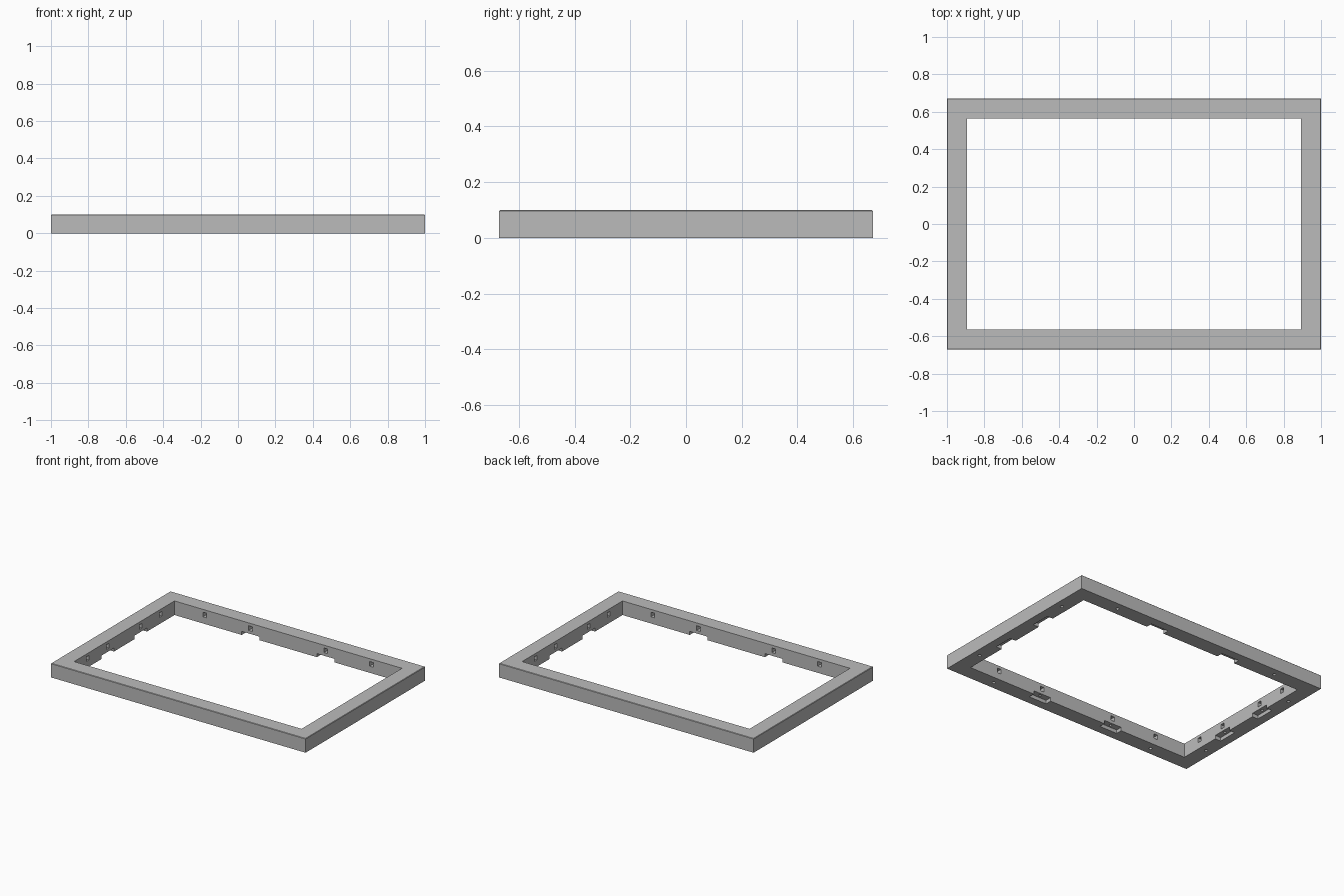
import bpy
import bmesh
from math import radians
from mathutils import Matrix, Vector

if "Cube" in bpy.data.objects:
    bpy.data.objects.remove(bpy.data.objects["Cube"])

LENGTH, DEPTH, HEIGHT, RAIL = 2.0, 1.34, 0.1, 0.107
INNER_X, INNER_Y = LENGTH / 2 - RAIL, DEPTH / 2 - RAIL

grey = bpy.data.materials.new("frame grey")
grey.use_nodes = True
grey.diffuse_color = (0.5, 0.5, 0.5, 1)
grey.node_tree.nodes["Principled BSDF"].inputs["Base Color"].default_value = (0.5, 0.5, 0.5, 1)


def add_object(name, bm):
    bmesh.ops.recalc_face_normals(bm, faces=bm.faces)
    mesh = bpy.data.meshes.new(name)
    bm.to_mesh(mesh)
    bm.free()
    mesh.materials.append(grey)
    obj = bpy.data.objects.new(name, mesh)
    bpy.context.collection.objects.link(obj)
    return obj


def add_box(bm, matrix, low, high):
    low, high = Vector(low), Vector(high)
    place = Matrix.Translation((low + high) / 2) @ Matrix.Diagonal((*(high - low), 1))
    bmesh.ops.create_cube(bm, size=1, matrix=matrix @ place)


def add_drill(bm, matrix, x, y, radius, top):
    # vertical hole rising from below the underside
    bmesh.ops.create_cone(bm, cap_ends=True, segments=16, radius1=radius, radius2=radius,
                          depth=top + 0.02,
                          matrix=matrix @ Matrix.Translation((x, y, top / 2 - 0.01)))


# Frame: four rails joined at the corners
bm = bmesh.new()
loops = []
for hx, hy, z in ((LENGTH / 2, DEPTH / 2, 0), (LENGTH / 2, DEPTH / 2, HEIGHT),
                  (INNER_X, INNER_Y, HEIGHT), (INNER_X, INNER_Y, 0)):
    loops.append([bm.verts.new((sx * hx, sy * hy, z))
                  for sx, sy in ((-1, -1), (1, -1), (1, 1), (-1, 1))])
for a, b in zip(loops, loops[1:] + loops[:1]):
    for i in range(4):
        j = (i + 1) % 4
        bm.faces.new((a[i], a[j], b[j], b[i]))
# Slightly eased upper outer edge
rim = [e for e in bm.edges if all(v in loops[1] for v in e.verts)]
bmesh.ops.bevel(bm, geom=rim, offset=0.003, segments=1, affect='EDGES')
frame = add_object("rectangular_frame", bm)

# Cutters: each rail has two open pockets, four wall sockets and underside holes
pockets, holes = bmesh.new(), bmesh.new()
rails = ((0, INNER_Y, 0.295, 0.655), (180, INNER_Y, 0.295, 0.655),
         (90, INNER_X, 0.185, 0.41), (270, INNER_X, 0.185, 0.41))
for angle, wall, near, far in rails:
    turn = Matrix.Rotation(radians(angle), 4, 'Z')
    for side in (-1, 1):
        x = side * near
        add_box(pockets, turn, (x - 0.07, wall - 0.03, -0.03), (x + 0.07, wall + 0.045, 0.025))
        add_drill(holes, turn, x, wall + 0.022, 0.009, 0.04)
        add_drill(holes, turn, side * far, wall + RAIL / 2, 0.011, 0.04)
        for hx in (x, side * far):
            add_box(holes, turn, (hx - 0.015, wall - 0.02, 0.047),
                    (hx + 0.015, wall + 0.04, 0.08))

for name, bm in (("pocket_cutter", pockets), ("hole_cutter", holes)):
    cutter = add_object(name, bm)
    cutter.hide_render = True
    cut = frame.modifiers.new(name, 'BOOLEAN')
    cut.operation, cut.solver, cut.object = 'DIFFERENCE', 'EXACT', cutter

# Bake the cuts and drop the cutters
bpy.context.view_layer.update()
evaluated = frame.evaluated_get(bpy.context.evaluated_depsgraph_get())
baked = bpy.data.meshes.new_from_object(evaluated)
frame.modifiers.clear()
frame.data = baked
baked.materials.clear()
baked.materials.append(grey)
for name in ("pocket_cutter", "hole_cutter"):
    bpy.data.objects.remove(bpy.data.objects[name])
for poly in baked.polygons:
    poly.material_index = 0
    poly.use_smooth = False
